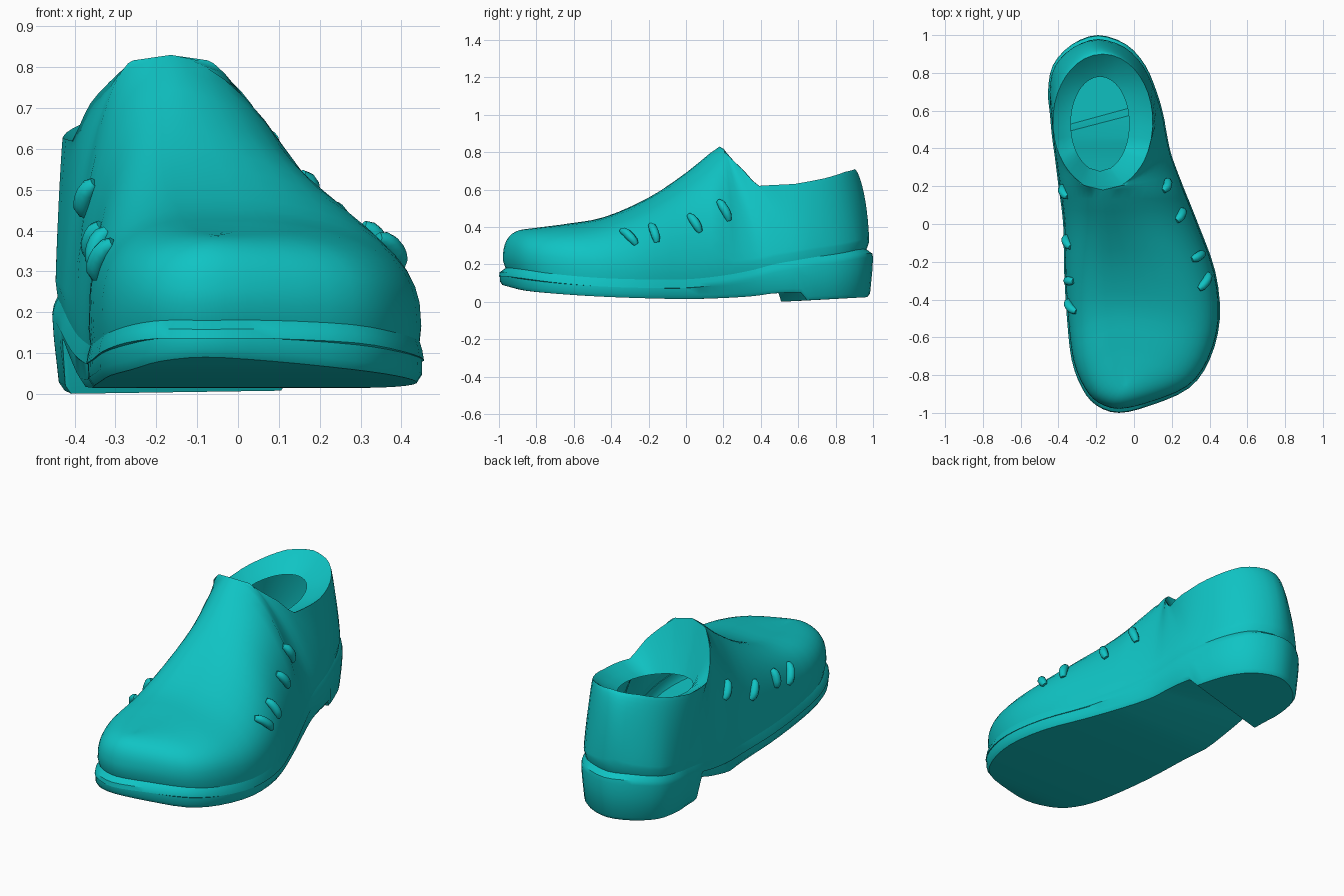
import bpy, bmesh, math
from mathutils import Vector
from mathutils.bvhtree import BVHTree

old = bpy.data.objects.get("Cube")
if old:
    bpy.data.objects.remove(old, do_unlink=True)

teal = bpy.data.materials.new("teal")
teal.use_nodes = True
teal.diffuse_color = (0.005, 0.55, 0.55, 1)
teal.node_tree.nodes["Principled BSDF"].inputs["Base Color"].default_value = teal.diffuse_color

# Stations from toe to heel:
# y, left-edge x, right-edge x, top y, top z, welt z, sole bottom z
STATIONS = [
    (-1, -.08, -.08, -.82, .39, .18, .09),
    (-.96, -.2, .09, -.78, .395, .18, .08),
    (-.87, -.275, .29, -.7, .405, .17, .06),
    (-.72, -.33, .4, -.6, .42, .15, .045),
    (-.5, -.355, .455, -.42, .455, .13, .03),
    (-.25, -.37, .43, -.2, .555, .12, .02),
    (0, -.375, .34, 0, .69, .12, .015),
    (.2, -.4, .26, .18, .83, .14, .02),
    (.36, -.42, .2, .22, .79, .17, .03),
    (.47, -.435, .175, .3, .71, .2, .045),
    (.58, -.445, .155, .39, .62, .22, .05),
    (.7, -.455, .12, .58, .63, .24, .05),
    (.84, -.43, .06, .74, .66, .26, .05),
    (.95, -.33, -.04, .85, .695, .28, .05),
    (1, -.19, -.19, .9, .71, .28, .05),
]
SUB = 3
RIDGE_END = .18
COLLAR_Y, COLLAR_RX, COLLAR_RY, COLLAR_X = .54, .265, .36, -.165


def clamp(v, lo=0, hi=1):
    return max(lo, min(hi, v))


def catmull(a, b, c, d, t):
    return .5 * (2*b + (c - a)*t + (2*a - 5*b + 4*c - d)*t*t + (3*b - a - 3*c + d)*t**3)


# Closed ring: left side toe to heel, then right side heel to toe
left = [(s[1], s[0]) + s[3:] for s in STATIONS]
right = [(s[2], s[0]) + s[3:] for s in STATIONS]
control = left + right[-2:0:-1]
n = len(control)
ring = []
for i in range(n):
    quad = [control[(i + k) % n] for k in (-1, 0, 1, 2)]
    for k in range(SUB):
        t = k / SUB
        point = [catmull(*ch, t) for ch in zip(*quad)]
        if point[2] > RIDGE_END:  # the collar edge keeps its corners
            point[3] = quad[1][3] * (1 - t) + quad[2][3] * t
        ring.append(point)
M = len(ring)
HALF = M // 2


def inset_point(j, inset):
    """Outline point moved inward along its flat normal."""
    x, y = ring[j][:2]
    a, b = ring[j - 1], ring[(j + 1) % M]
    tangent = Vector((b[0] - a[0], b[1] - a[1])).normalized()
    return x + tangent.y * inset, y - tangent.x * inset


def collar_half(y):
    return COLLAR_RX * math.sqrt(max(0, 1 - ((y - COLLAR_Y) / COLLAR_RY)**2))


def top_point(j):
    """End of a rib: on the instep ridge or on the collar rim."""
    ty, tz = clamp(ring[j][2], -1, COLLAR_Y + COLLAR_RY), ring[j][3]
    half = collar_half(ty)
    x = COLLAR_X + .12 * clamp(RIDGE_END - ty)
    return Vector((x + (half if j > HALF else -half), ty, tz))


def is_heel(j):
    # the heel starts further back on the outer edge
    return ring[j][1] > (.49 if j <= HALF else .63)


def sole_bottom(j):
    y = ring[j][1]
    if is_heel(j):
        return .025 * clamp((y - .5) * 2)
    # the arch is raised on the inner edge
    lift = .07 * clamp((y - .15) / .3) if j <= HALF else 0
    return ring[j][5] + lift


def groove(j):
    # the welt groove is deep at toe and heel, shallow along the sides
    return .01 + .025 * abs(clamp(ring[j][1], -1, 1))**5


def level(inset, height):
    return [Vector((*inset_point(j, inset(j)), height(j))) for j in range(M)]


def smooth(obj, angle):
    bpy.ops.object.select_all(action='DESELECT')
    obj.select_set(True)
    bpy.context.view_layer.objects.active = obj
    bpy.ops.object.shade_smooth_by_angle(angle=math.radians(angle))


def make_object(name, bm, angle=40):
    bmesh.ops.remove_doubles(bm, verts=bm.verts, dist=.0005)
    bmesh.ops.recalc_face_normals(bm, faces=bm.faces)
    mesh = bpy.data.meshes.new(name)
    bm.to_mesh(mesh)
    bm.free()
    mesh.materials.append(teal)
    obj = bpy.data.objects.new(name, mesh)
    bpy.context.collection.objects.link(obj)
    smooth(obj, angle)
    return obj


def loft(levels, closed=True):
    bm = bmesh.new()
    rows = [[bm.verts.new(p) for p in lv] for lv in levels]
    count = len(rows[0])
    for lo, hi in zip(rows, rows[1:]):
        for j in range(count if closed else count - 1):
            k = (j + 1) % count
            bm.faces.new((lo[j], lo[k], hi[k], hi[j]))
    return bm, rows


# Sole and heel: rounded side wall, open towards the inside of the shoe
bm, rows = loft([
    level(lambda j: .03 if is_heel(j) else .018, sole_bottom),
    level(lambda j: .016 if is_heel(j) else .005, lambda j: sole_bottom(j) + .02),
    level(lambda j: .004, lambda j: ring[j][4] * .55 + sole_bottom(j) * .45),
    level(lambda j: 0, lambda j: ring[j][4] - .045),
    level(lambda j: .004, lambda j: ring[j][4] - .022),
    level(groove, lambda j: ring[j][4]),
])
# Underside: strips under the foot, slanted heel front, heel bottom
bottom = rows[0]
last = max(j for j in range(HALF) if not is_heel(j))
first = min(j for j in range(HALF, M) if not is_heel(j))
for j in range(last):
    corners = [bottom[j], bottom[j + 1], bottom[M - j - 1], bottom[(M - j) % M]]
    bm.faces.new(list(dict.fromkeys(corners)))
bm.faces.new([bottom[last]] + bottom[first:M - last + 1])
bm.faces.new((bottom[last], bottom[last + 1], bottom[first - 1], bottom[first]))
bm.faces.new(bottom[last + 1:first])
make_object("sole_and_heel", bm)

# Upper: ribs sweep from the welt to the ridge or the collar
RIBS = 12
base = level(lambda j: groove(j) * .6, lambda j: ring[j][4] + .04)
levels = [level(groove, lambda j: ring[j][4])]
for r in range(RIBS + 1):
    a = math.pi / 2 * r / RIBS
    row = []
    for j in range(M):
        top = top_point(j)
        open_part = collar_half(top.y) / COLLAR_RX
        power = 1.65 + 1.05 * clamp((.1 - top.y) / .7) - .45 * min(1, open_part * 2)
        if j < HALF:  # the inner side is fuller
            power += .5 * clamp(top.y + .7) * (1 - open_part)
        across = 1 - max(0, math.cos(a))**(2 / power)
        up = math.sin(a)**(2 / power)
        w = base[j]
        row.append(Vector((w.x + (top.x - w.x) * across,
                           w.y + (top.y - w.y) * across,
                           w.z + (top.z - w.z) * up)))
    levels.append(row)
bm, rows = loft(levels)
upper = make_object("upper", bm, 50)

# Lining: funnel from the rim down to a smaller open oval
rim = [top_point(j) for j in range(7 * SUB, M - 7 * SUB + 1)]
neck = []
for p in rim:
    a = math.atan2((p.x - COLLAR_X) / COLLAR_RX, (p.y - COLLAR_Y) / COLLAR_RY)
    neck.append(Vector((-.18 + .155 * math.sin(a), .53 + .25 * math.cos(a),
                        .58 + .03 * math.cos(a))))
middle = [p.lerp(q, .5) + Vector((0, 0, -.01)) for p, q in zip(rim, neck)]
bm, rows = loft([rim, middle, neck], closed=False)
make_object("lining", bm)

# Stitches: short bent cords lying on both sides of the upper
surface = BVHTree.FromPolygons([v.co for v in upper.data.vertices],
                               [p.vertices for p in upper.data.polygons])
STITCHES = {
    "right": [((.33, -.34, .36), (.39, -.27, .31)), ((.29, -.19, .39), (.35, -.16, .32)),
              ((.23, .02, .46), (.28, .08, .39)), ((.17, .18, .54), (.22, .26, .46))],
    "left": [((-.3, -.46, .36), (-.35, -.41, .29)), ((-.31, -.3, .39), (-.36, -.3, .32)),
             ((-.34, -.12, .41), (-.38, -.07, .34)), ((-.38, .14, .52), (-.41, .19, .45))],
}
for side, pairs in STITCHES.items():
    for number, (start, end) in enumerate(pairs, 1):
        start, end = Vector(start), Vector(end)
        curve = bpy.data.curves.new("stitch", 'CURVE')
        curve.dimensions = '3D'
        curve.bevel_depth = .024
        curve.bevel_resolution = 2
        curve.use_fill_caps = True
        spline = curve.splines.new('POLY')
        steps = 6
        spline.points.add(steps)
        for k, point in enumerate(spline.points):
            t = k / steps
            spot, normal, _, _ = surface.find_nearest(start.lerp(end, t * 1.1 - .05))
            if normal.x * start.x < 0:
                normal = -normal
            bump = max(0, math.sin(math.pi * t))**.5
            point.co = (*(spot + normal * .012 * bump), 1)
            point.radius = .6 + .4 * bump
        curve.materials.append(teal)
        obj = bpy.data.objects.new(f"{side}_stitch_{number}", curve)
        bpy.context.collection.objects.link(obj)
        bpy.ops.object.select_all(action='DESELECT')
        obj.select_set(True)
        bpy.context.view_layer.objects.active = obj
        bpy.ops.object.convert(target='MESH')
        smooth(bpy.context.view_layer.objects.active, 60)
